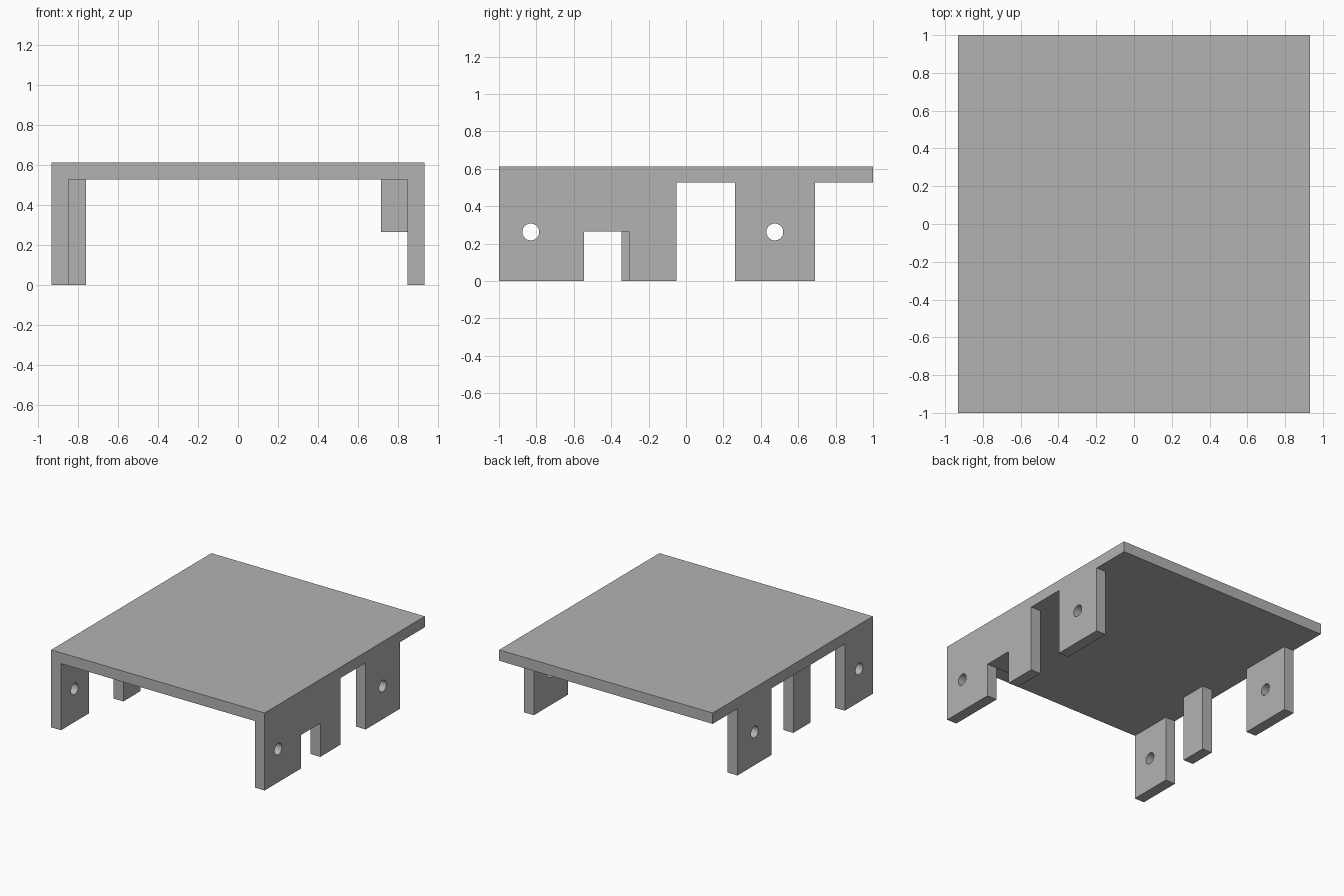
import bpy, bmesh, math
from mathutils import Matrix

cube = bpy.data.objects.get("Cube")
if cube:
    bpy.data.objects.remove(cube, do_unlink=True)

W, T, H = 0.933, 0.086, 0.612       # half width, sheet thickness, height
UNDER, NOTCH = H - T, 0.265         # underside of the plate, top of the notch
HOLE_Y, HOLE_Z, HOLE_R = (-0.83, 0.475), 0.262, 0.045

grey = bpy.data.materials.new("plain_grey")
grey.use_nodes = True
grey.diffuse_color = (0.45, 0.45, 0.45, 1)
grey.node_tree.nodes["Principled BSDF"].inputs["Base Color"].default_value = (0.45, 0.45, 0.45, 1)


def finish(name, bm):
    bmesh.ops.recalc_face_normals(bm, faces=bm.faces[:])
    mesh = bpy.data.meshes.new(name)
    bm.to_mesh(mesh)
    bm.free()
    mesh.materials.append(grey)
    obj = bpy.data.objects.new(name, mesh)
    bpy.context.collection.objects.link(obj)
    return obj


def panel(name, profile, x0, x1):
    """Extrude a (y, z) outline from x0 to x1."""
    bm = bmesh.new()
    face = bm.faces.new([bm.verts.new((x0, y, z)) for y, z in profile])
    new = bmesh.ops.extrude_face_region(bm, geom=[face])["geom"]
    verts = [v for v in new if isinstance(v, bmesh.types.BMVert)]
    bmesh.ops.translate(bm, verts=verts, vec=(x1 - x0, 0, 0))
    return finish(name, bm)


def rect(y0, y1, z0=0, z1=H - T / 2):
    return [(y0, z0), (y1, z0), (y1, z1), (y0, z1)]


def combine(target, part, operation):
    mod = target.modifiers.new(operation.lower(), 'BOOLEAN')
    mod.operation, mod.solver, mod.object = operation, 'EXACT', part
    bpy.context.view_layer.objects.active = target
    bpy.ops.object.modifier_apply(modifier=mod.name)
    bpy.data.objects.remove(part, do_unlink=True)


# Top plate
cover = panel("mounting_cover", rect(-1, 1, UNDER, H), -W, W)

# Left front wall with its cable notch
top = H - T / 2
notched = [(-1, 0), (-0.545, 0), (-0.545, NOTCH), (-0.305, NOTCH),
           (-0.305, 0), (-0.05, 0), (-0.05, top), (-1, top)]
parts = [panel("left_front_wall", notched, W - T, W)]

# Block behind the notch
parts.append(panel("notch_block", rect(-0.545, -0.305, NOTCH), 0.715, W - T / 2))

# Back legs on both sides, right front leg, inset right middle leg
for side in (-1, 1):
    parts.append(panel("back_leg", rect(0.262, 0.69), side * W, side * (W - T)))
parts.append(panel("right_front_leg", rect(-1, -0.65), -W, T - W))
parts.append(panel("right_middle_leg", rect(-0.345, -0.13), T - W, 2 * T - W))
for part in parts:
    combine(cover, part, 'UNION')

# Screw holes through both side walls
for y in HOLE_Y:
    bm = bmesh.new()
    bmesh.ops.create_cone(bm, cap_ends=True, segments=40, radius1=HOLE_R, radius2=HOLE_R, depth=3,
                          matrix=Matrix.Translation((0, y, HOLE_Z)) @ Matrix.Rotation(math.pi / 2, 4, 'Y'))
    drill = finish("hole_cutter", bm)
    drill.hide_render = True
    combine(cover, drill, 'DIFFERENCE')

# Smooth hole walls, crisp edges elsewhere
cover.select_set(True)
bpy.context.view_layer.objects.active = cover
bpy.ops.object.shade_smooth_by_angle(angle=math.radians(30))
